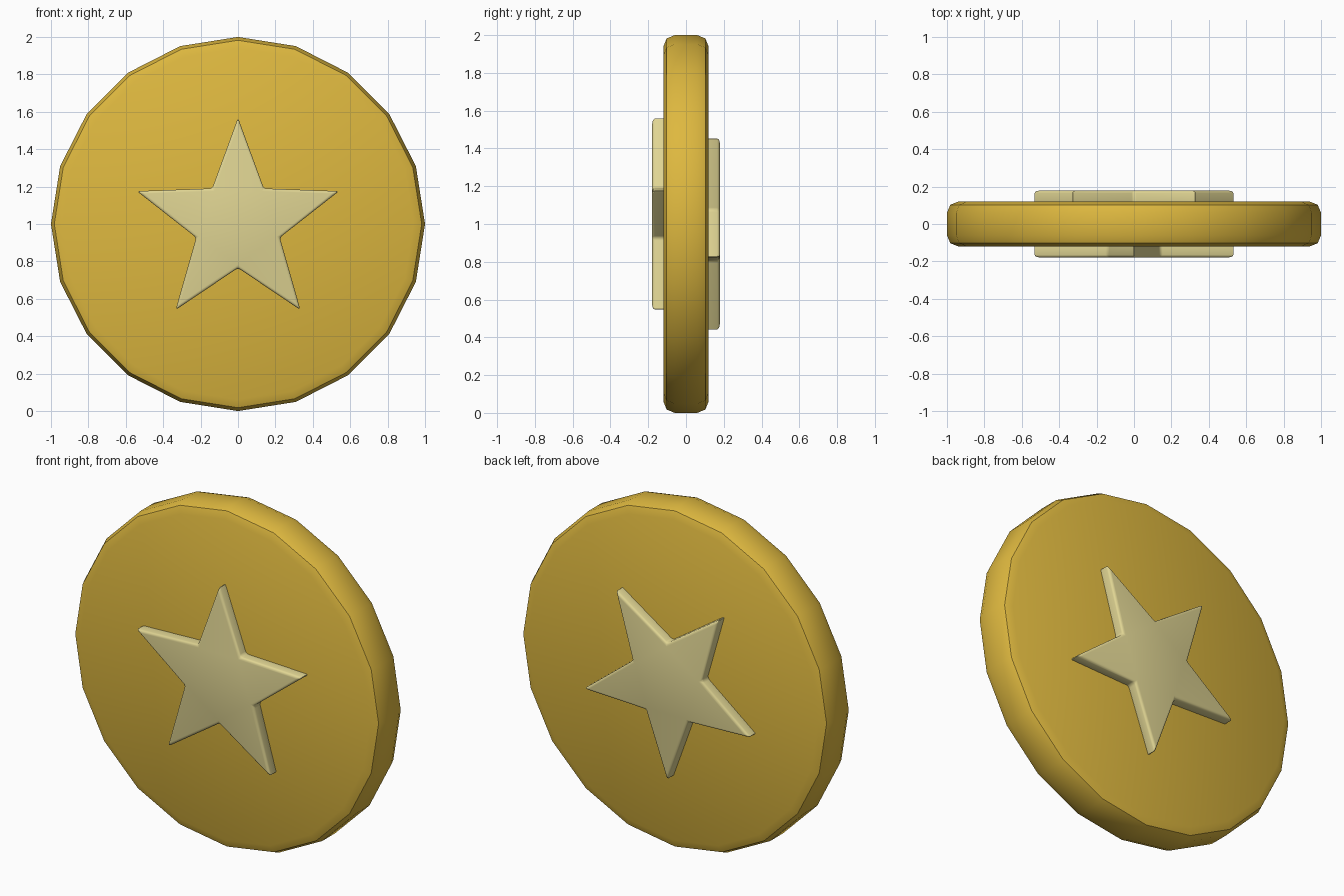
import bpy, bmesh, math
from mathutils import Vector

cube = bpy.data.objects.get("Cube")
if cube:
    bpy.data.objects.remove(cube)


def material(name, rgb):
    mat = bpy.data.materials.new(name)
    mat.use_nodes = True
    mat.diffuse_color = (*rgb, 1)
    mat.node_tree.nodes["Principled BSDF"].inputs["Base Color"].default_value = (*rgb, 1)
    return mat


gold = material("gold", (0.73, 0.48, 0.05))
cream = material("pale_gold", (0.74, 0.66, 0.29))


def slab(name, outline, y0, y1, bevel, segments, mat):
    """Extrude an (x, z) outline from y0 to y1 and round its edges."""
    bm = bmesh.new()
    face = bm.faces.new([bm.verts.new((x, y0, z)) for x, z in outline])
    new = bmesh.ops.extrude_face_region(bm, geom=[face])["geom"]
    verts = [v for v in new if isinstance(v, bmesh.types.BMVert)]
    bmesh.ops.translate(bm, verts=verts, vec=Vector((0, y1 - y0, 0)))
    bmesh.ops.recalc_face_normals(bm, faces=bm.faces)
    mesh = bpy.data.meshes.new(name)
    bm.to_mesh(mesh)
    bm.free()
    mesh.materials.append(mat)
    obj = bpy.data.objects.new(name, mesh)
    bpy.context.collection.objects.link(obj)
    mod = obj.modifiers.new("rounded_edges", "BEVEL")
    mod.width = bevel
    mod.segments = segments
    mod.limit_method = "ANGLE"
    mod.angle_limit = math.radians(30)
    bpy.ops.object.select_all(action="DESELECT")
    obj.select_set(True)
    bpy.context.view_layer.objects.active = obj
    bpy.ops.object.modifier_apply(modifier=mod.name)
    bpy.ops.object.shade_smooth_by_angle(angle=math.radians(35))
    return obj


def ring(count, radii, flip=1):
    """Points round the coin centre, starting at the top (or bottom)."""
    points = []
    for i in range(count):
        a = math.tau * i / count
        r = radii[i % len(radii)]
        points.append((r * math.sin(a), 1 + flip * r * math.cos(a)))
    return points


# Coin body
slab("coin_disc", ring(20, [1.0]), -0.12, 0.12, 0.06, 2, gold)

# Raised stars: upright on the front, point down on the back
slab("front_star", ring(10, [0.568, 0.235]), -0.18, -0.08, 0.015, 3, cream)
slab("back_star", ring(10, [0.568, 0.235], -1), 0.08, 0.18, 0.015, 3, cream)
